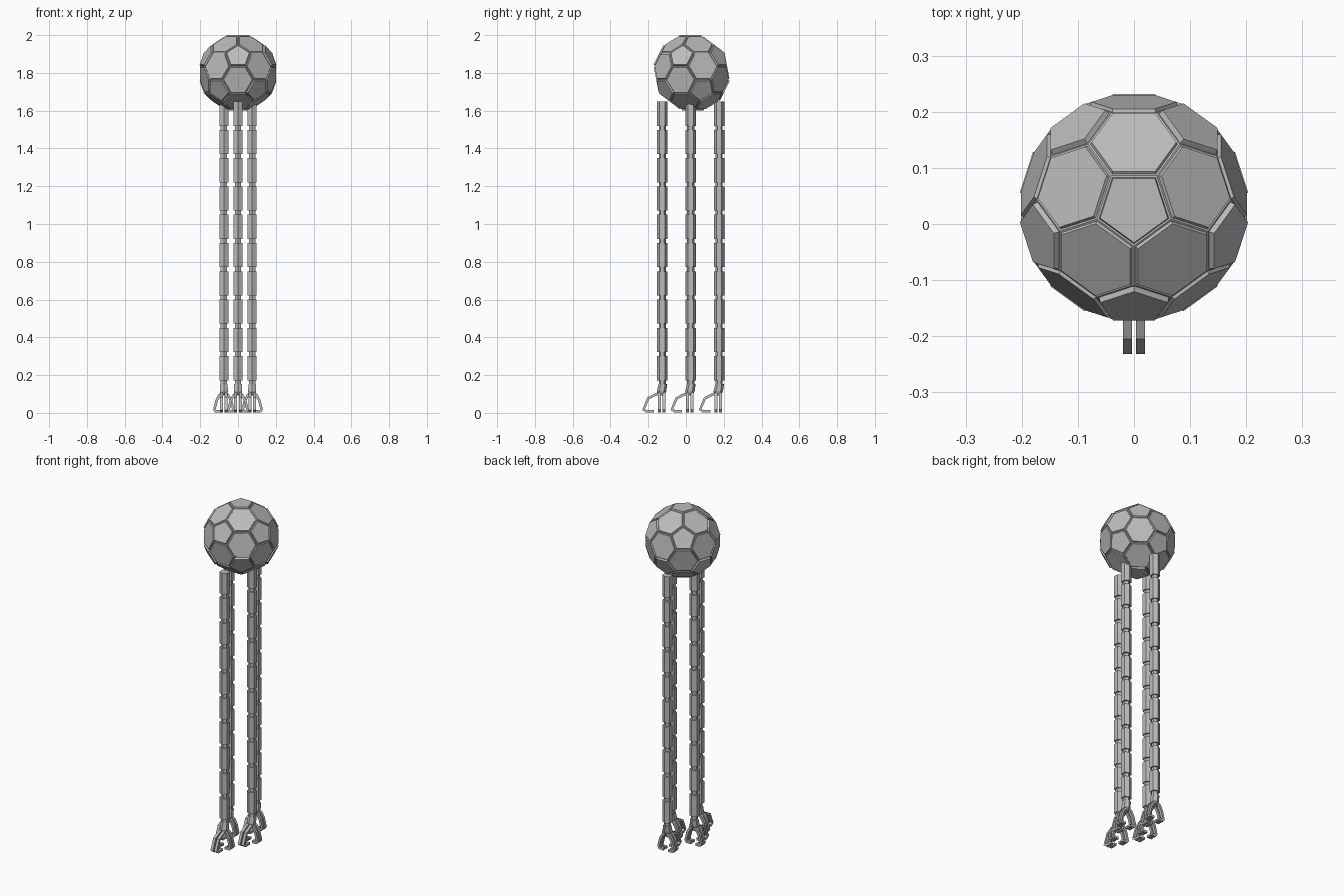
import bpy, bmesh, math
from mathutils import Vector

if "Cube" in bpy.data.objects:
    bpy.data.objects.remove(bpy.data.objects["Cube"])

grey = bpy.data.materials.new("metal_grey")
grey.diffuse_color = (0.5, 0.5, 0.5, 1)
grey.use_nodes = True
grey.node_tree.nodes["Principled BSDF"].inputs["Base Color"].default_value = grey.diffuse_color


def finish(bm, name):
    bmesh.ops.recalc_face_normals(bm, faces=bm.faces[:])
    me = bpy.data.meshes.new(name)
    bm.to_mesh(me)
    bm.free()
    me.materials.append(grey)
    ob = bpy.data.objects.new(name, me)
    bpy.context.collection.objects.link(ob)
    return ob


def loft(bm, rings):
    """Skin equal-length rings of points and cap both ends."""
    vs = [[bm.verts.new(p) for p in r] for r in rings]
    n = len(vs[0])
    for a, b in zip(vs, vs[1:]):
        for i in range(n):
            bm.faces.new((a[i], a[(i + 1) % n], b[(i + 1) % n], b[i]))
    bm.faces.new(vs[0])
    bm.faces.new(vs[-1])


def hex_ring(x, y, z, r):
    return [(x + r * math.sin(i * math.pi / 3), y + r * math.cos(i * math.pi / 3), z)
            for i in range(6)]


# Body: truncated icosahedron with raised panels
RI = 0.2327
ico = [Vector((0, 0, RI)), Vector((0, 0, -RI))]
for k in range(5):
    a = math.radians(-90 + 72 * k)
    ico.append(Vector((math.cos(a) * 0.8944, math.sin(a) * 0.8944, 0.4472)) * RI)
    ico.append(Vector((-math.cos(a) * 0.8944, -math.sin(a) * 0.8944, -0.4472)) * RI)
bm = bmesh.new()
for p in ico:
    for q in ico:
        if p is not q and (p - q).length < RI * 1.2:
            bm.verts.new(p.lerp(q, 1 / 3))
bmesh.ops.convex_hull(bm, input=bm.verts[:])
bmesh.ops.dissolve_limit(bm, angle_limit=0.05, verts=bm.verts[:], edges=bm.edges[:])
bmesh.ops.recalc_face_normals(bm, faces=bm.faces[:])
groups = [([f for f in bm.faces if len(f.verts) == 5], 0.010),
          ([f for f in bm.faces if len(f.verts) == 6], 0.006)]
for faces, lift in groups:
    bmesh.ops.inset_individual(bm, faces=faces, thickness=0.004)
    bmesh.ops.inset_individual(bm, faces=faces, thickness=0.002, depth=lift)
bmesh.ops.translate(bm, verts=bm.verts[:], vec=(0, 0.03, 1.80))
finish(bm, "panelled_body")


# Claw finger: a pair of parallel bars swept along a bent profile
def finger(bm, cx, cy, outward, path):
    out = Vector(outward)
    side = Vector((-out.y, out.x, 0))
    pts = [Vector(p) for p in path]
    t = 0.007
    for s in (-0.012, 0.012):
        rings = []
        for i, p in enumerate(pts):
            d0 = (p - pts[max(i - 1, 0)]).normalized()
            d1 = (pts[min(i + 1, len(pts) - 1)] - p).normalized()
            d = (d0 + d1).normalized()
            n = Vector((-d.y, d.x)) * t
            ring = []
            for sn, sw in ((1, 1), (1, -1), (-1, -1), (-1, 1)):
                q = p + n * sn
                c = Vector((cx, cy, 0)) + out * q.x + side * (s + sw * 0.008)
                ring.append((c.x, c.y, max(q.y, 0.0)))
            rings.append(ring)
        loft(bm, rings)


FRONT = [(0.012, 0.105), (0.04, 0.095), (0.075, 0.077), (0.100, 0.018), (0.085, 0.008), (0.045, 0.008)]
SIDE = [(0.008, 0.105), (0.022, 0.095), (0.037, 0.068), (0.050, 0.018), (0.043, 0.008), (0.016, 0.008)]

legs = {"front": (0, -0.125), "back": (0, 0.175), "left": (-0.075, 0.025), "right": (0.075, 0.025)}
for name, (x, y) in legs.items():
    # Segmented arm: thin core plus ten hexagonal links
    bm = bmesh.new()
    loft(bm, [hex_ring(x, y, 0.14, 0.019), hex_ring(x, y, 1.60, 0.019)])
    for i in range(10):
        top = 1.648 - i * 0.1497
        loft(bm, [hex_ring(x, y, top - 0.128, 0.028), hex_ring(x, y, top, 0.028)])
    finish(bm, name + "_arm")
    # Claw: leaning wrist, one forward finger and two side fingers
    bm = bmesh.new()
    loft(bm, [hex_ring(x, y + 0.003, 0.152, 0.023), hex_ring(x, y - 0.004, 0.115, 0.025),
              hex_ring(x, y - 0.008, 0.092, 0.018)])
    finger(bm, x, y, (0, -1, 0), FRONT)
    finger(bm, x, y - 0.004, (1, 0, 0), SIDE)
    finger(bm, x, y - 0.004, (-1, 0, 0), SIDE)
    finish(bm, name + "_claw")
